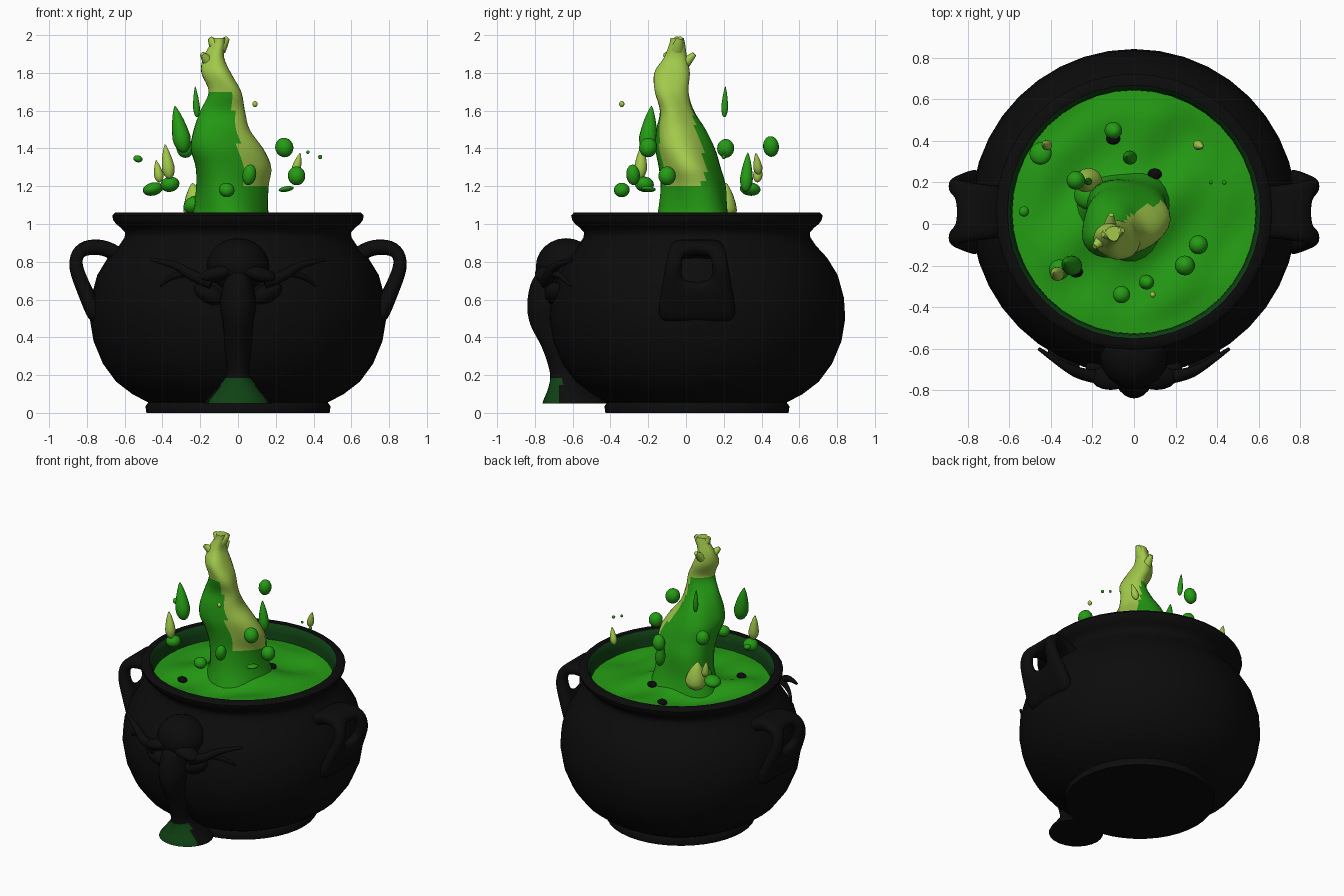
import bpy, bmesh, math, random
from mathutils import Vector, Matrix

if "Cube" in bpy.data.objects:
    bpy.data.objects.remove(bpy.data.objects["Cube"])

random.seed(4)
CY = 0.058  # the pot's axis in y


def material(name, rgb):
    m = bpy.data.materials.new(name)
    m.diffuse_color = (*rgb, 1)
    m.use_nodes = True
    m.node_tree.nodes["Principled BSDF"].inputs["Base Color"].default_value = m.diffuse_color
    return m


BLACK = material("iron_black", (0.0035, 0.0035, 0.0035))
GREEN = material("potion_green", (0.018, 0.33, 0.007))
LIME = material("potion_lime", (0.36, 0.58, 0.07))
DARK = material("dark_green", (0.005, 0.055, 0.007))


def finish(name, bm, mats, rule=None, angle=50):
    bmesh.ops.recalc_face_normals(bm, faces=bm.faces)
    for f in bm.faces:
        f.smooth = True
        if rule:
            f.material_index = rule(f.calc_center_median(), f.normal)
    me = bpy.data.meshes.new(name)
    bm.to_mesh(me)
    bm.free()
    me.set_sharp_from_angle(angle=math.radians(angle))
    for m in mats:
        me.materials.append(m)
    ob = bpy.data.objects.new(name, me)
    bpy.context.collection.objects.link(ob)
    return ob


def loft(name, rings, mats, rule=None, n=24, wobble=0.0, angle=50):
    """Skin horizontal ellipses (x, y, z, rx, ry) into a closed solid."""
    bm = bmesh.new()
    loops = []
    for cx, cy, z, rx, ry in rings:
        loop = []
        for i in range(n):
            a = 2 * math.pi * i / n
            k = 1 + wobble * math.sin(3 * a + 6 * z)
            loop.append(bm.verts.new((cx + rx * k * math.cos(a), cy + ry * k * math.sin(a), z)))
        loops.append(loop)
    for a, b in zip(loops, loops[1:]):
        for i in range(n):
            j = (i + 1) % n
            bm.faces.new((a[i], a[j], b[j], b[i]))
    bm.faces.new(loops[0])
    bm.faces.new(loops[-1])
    return finish(name, bm, mats, rule, angle)


def smooth_rings(rings, steps=4):
    """Interpolate rings with a Catmull-Rom spline."""
    out = []
    for i in range(len(rings) - 1):
        p0, p1, p2 = rings[max(i - 1, 0)], rings[i], rings[i + 1]
        p3 = rings[min(i + 2, len(rings) - 1)]
        for s in range(steps):
            t = s / steps
            out.append([0.5 * (2 * b + (c - a) * t + (2 * a - 5 * b + 4 * c - d) * t * t
                               + (3 * b - a - 3 * c + d) * t ** 3)
                        for a, b, c, d in zip(p0, p1, p2, p3)])
    return out + [list(rings[-1])]


def blob(name, loc, r, mat, tear=False, tilt=0.0):
    """Ellipsoid, or a drop with its upper half drawn to a tip."""
    bm = bmesh.new()
    bmesh.ops.create_uvsphere(bm, u_segments=16, v_segments=12, radius=1)
    for v in bm.verts:
        if tear and v.co.z > 0:
            k = (1 - v.co.z) ** 0.5
            v.co.x *= 0.25 + 0.75 * k
            v.co.y *= 0.25 + 0.75 * k
            v.co.z *= 2
    rot = Matrix.Rotation(tilt, 4, 'Y') @ Matrix.Rotation(tilt * 0.5, 4, 'X')
    bm.transform(Matrix.Translation(loc) @ rot @ Matrix.Diagonal((*r, 1)))
    return finish(name, bm, [mat])


def tube(name, pts, mat):
    """Tapered rod through (x, y, z, radius) points."""
    cu = bpy.data.curves.new(name, 'CURVE')
    cu.dimensions = '3D'
    cu.bevel_depth = 1
    cu.bevel_resolution = 3
    cu.use_fill_caps = True
    sp = cu.splines.new('NURBS')
    sp.points.add(len(pts) - 1)
    for p, (x, y, z, r) in zip(sp.points, pts):
        p.co = (x, y, z, 1)
        p.radius = r
    sp.use_endpoint_u = True
    sp.order_u = 3
    sp.resolution_u = 6
    cu.materials.append(mat)
    ob = bpy.data.objects.new(name, cu)
    bpy.context.collection.objects.link(ob)


# Pot: base ring, round belly, neck, flared rim and inner wall
profile = [(.485, 0), (.49, .035), (.475, .055), (.56, .1), (.645, .165), (.715, .26), (.765, .38),
           (.785, .5), (.778, .61), (.745, .73), (.69, .82), (.63, .885), (.6, .93), (.598, .955),
           (.62, .98), (.645, 1.0), (.66, 1.02), (.666, 1.045), (.65, 1.062), (.61, 1.06),
           (.595, 1.04), (.588, 1.0), (.585, .9)]


def pot_rule(c, n):
    radial = Vector((c.x, c.y - CY, 0)).normalized()
    return 1 if c.z > .9 and n.dot(radial) < -.6 else 0


loft("pot", [(0, CY, z, r, r) for r, z in profile], [BLACK, DARK], pot_rule, n=40)

# Handles: wide looped straps with an opening in the middle
strap = [(.58, .79, .12), (.67, .865, .13), (.76, .885, .14), (.85, .86, .155), (.865, .78, .17),
         (.83, .69, .185), (.785, .59, .205), (.745, .48, .215)]
for side, sx in (("left", -1), ("right", 1)):
    bm = bmesh.new()
    rows = [[bm.verts.new((sx * x, CY + w * k, z)) for k in (-1, -.45, .45, 1)] for x, z, w in strap]
    for i, (a, b) in enumerate(zip(rows, rows[1:])):
        for j in range(3):
            if not (j == 1 and i in (3, 4)):
                bm.faces.new((a[j], a[j + 1], b[j + 1], b[j]))
    ob = finish(side + "_handle", bm, [BLACK], angle=180)
    so = ob.modifiers.new("thickness", 'SOLIDIFY')
    so.thickness = .085
    so.offset = 0
    ss = ob.modifiers.new("round", 'SUBSURF')
    ss.levels = ss.render_levels = 2

# Front ornament: skull head, cheeks, twig horns
blob("skull_head", (0, -.635, .775), (.165, .16, .15), BLACK)
for side, sx in (("left", -1), ("right", 1)):
    blob(side + "_brow", (sx * .11, -.74, .735), (.1, .06, .04), BLACK, tilt=sx * .25)
    blob(side + "_cheek", (sx * .15, -.69, .63), (.09, .06, .05), BLACK, tilt=-sx * .5)
    tube(side + "_horn", [(sx * .14, -.74, .69, .035), (sx * .24, -.73, .72, .03),
                          (sx * .33, -.69, .79, .022), (sx * .46, -.6, .81, .008)], BLACK)
    tube(side + "_horn_prong", [(sx * .27, -.7, .74, .022), (sx * .36, -.66, .73, .016),
                                (sx * .41, -.61, .67, .006)], BLACK)

# Snout pouring down into a puddle foot
pour = [(0, -.68, .8, .05, .06), (0, -.715, .7, .075, .1), (0, -.72, .58, .095, .12),
        (0, -.715, .47, .08, .11), (0, -.68, .34, .07, .08), (0, -.645, .21, .06, .075),
        (0, -.615, .13, .115, .115), (0, -.592, .075, .165, .16), (0, -.588, .05, .18, .172)]
loft("snout_and_foot", smooth_rings(pour), [BLACK, DARK],
     lambda c, n: 1 if c.z < .19 and c.y < -.66 and n.z > -.5 else 0)


# Potion surface, rippled and rising towards the column
def level(x, y):
    d2 = (x + .05) ** 2 + (y - .05) ** 2
    edge = min(1, max(0, (.6 - math.hypot(x, y - CY)) * 8))
    ripple = math.sin(11 * x + 4 * y) + math.sin(13 * y - 5 * x + 1) + .6 * math.sin(19 * x - 14 * y)
    return .95 + edge * .012 * ripple + .1 * math.exp(-d2 / .035)


bm = bmesh.new()
N = 48
mid = bm.verts.new((0, CY, level(0, CY)))
prev = None
for r in range(1, 21):
    ring = []
    for i in range(N):
        a = 2 * math.pi * i / N
        x, y = .592 * r / 20 * math.cos(a), CY + .592 * r / 20 * math.sin(a)
        ring.append(bm.verts.new((x, y, level(x, y))))
    for i in range(N):
        j = (i + 1) % N
        bm.faces.new((prev[i], ring[i], ring[j], prev[j]) if prev else (mid, ring[i], ring[j]))
    prev = ring
finish("potion_surface", bm, [GREEN])

# Dark flecks floating on the potion
for i, (x, y) in enumerate([(-.1, .41), (.1, .24), (-.28, -.23)]):
    blob(f"fleck_{i}", (x, y, level(x, y) + .01), (.034, .027, .02), BLACK)

# Twisting column of potion, lime at the top and along its right side
column = [(-.04, .05, .94, .23, .22), (-.04, .05, 1.06, .195, .185), (-.04, .045, 1.2, .19, .17),
          (-.04, .02, 1.3, .2, .16), (-.07, -.01, 1.4, .19, .155), (-.09, -.035, 1.5, .145, .13),
          (-.08, -.055, 1.6, .115, .09), (-.065, -.08, 1.7, .085, .088), (-.11, -.075, 1.8, .078, .092),
          (-.125, -.055, 1.88, .056, .06), (-.105, -.045, 1.95, .04, .042), (-.1, -.045, 1.985, .035, .035)]


def column_rule(c, n):
    if c.z > 1.69:
        return 1
    a = math.degrees(math.atan2(c.y + .01, c.x + .06))
    half = 38 + 30 * (c.z - 1.22) / .45
    return 1 if c.z > 1.2 and abs(a + 12) < half else 0


loft("potion_column", smooth_rings(column), [GREEN, LIME], column_rule, n=32, wobble=.08)
tips = [((-.11, -.045, 1.93), (-.15, -.05, 1.985)), ((-.1, -.045, 1.93), (-.055, -.03, 1.985)),
        ((-.14, -.06, 1.84), (-.19, -.11, 1.9)), ((-.12, -.04, 1.82), (-.11, .045, 1.9))]
for i, (a, b) in enumerate(tips):
    m = [(p + q) / 2 for p, q in zip(a, b)]
    tube(f"column_tip_{i}", [(*a, .04), (*m, .03), (*b, .013)], LIME)

# Side splashes and flying drops: position, radii, colour, tear-shaped or not
drops = [(-.22, .2, 1.08, .07, .07, LIME, 1), (-.22, .14, 1.1, .07, .05, GREEN, 0),
         (-.22, .205, 1.62, .018, .055, GREEN, 1), (-.3, -.2, 1.46, .048, .085, GREEN, 1),
         (.245, -.2, 1.405, .048, .052, GREEN, 0), (.31, -.1, 1.255, .046, .05, GREEN, 0),
         (.31, .38, 1.3, .024, .04, LIME, 1), (.435, .2, 1.355, .011, .011, GREEN, 0),
         (.37, .2, 1.38, .009, .009, GREEN, 0), (.255, -.2, 1.185, .04, .014, GREEN, 0),
         (.09, -.34, 1.635, .014, .016, LIME, 0), (-.37, -.24, 1.3, .034, .062, LIME, 1),
         (-.36, -.22, 1.21, .05, .04, GREEN, 0), (-.45, .34, 1.185, .055, .034, GREEN, 0),
         (-.42, .38, 1.26, .025, .04, LIME, 1), (-.53, .06, 1.345, .025, .018, GREEN, 0),
         (-.06, -.34, 1.18, .042, .038, GREEN, 0), (-.1, .45, 1.41, .042, .055, GREEN, 0),
         (.06, -.28, 1.26, .036, .055, GREEN, 0), (-.28, .21, 1.4, .045, .05, GREEN, 0),
         (-.02, .32, 1.24, .034, .07, GREEN, 1)]
for i, (x, y, z, r, h, mat, tear) in enumerate(drops):
    blob(f"drop_{i}", (x, y, z), (r, r, h), mat, tear, random.uniform(-.3, .3))
